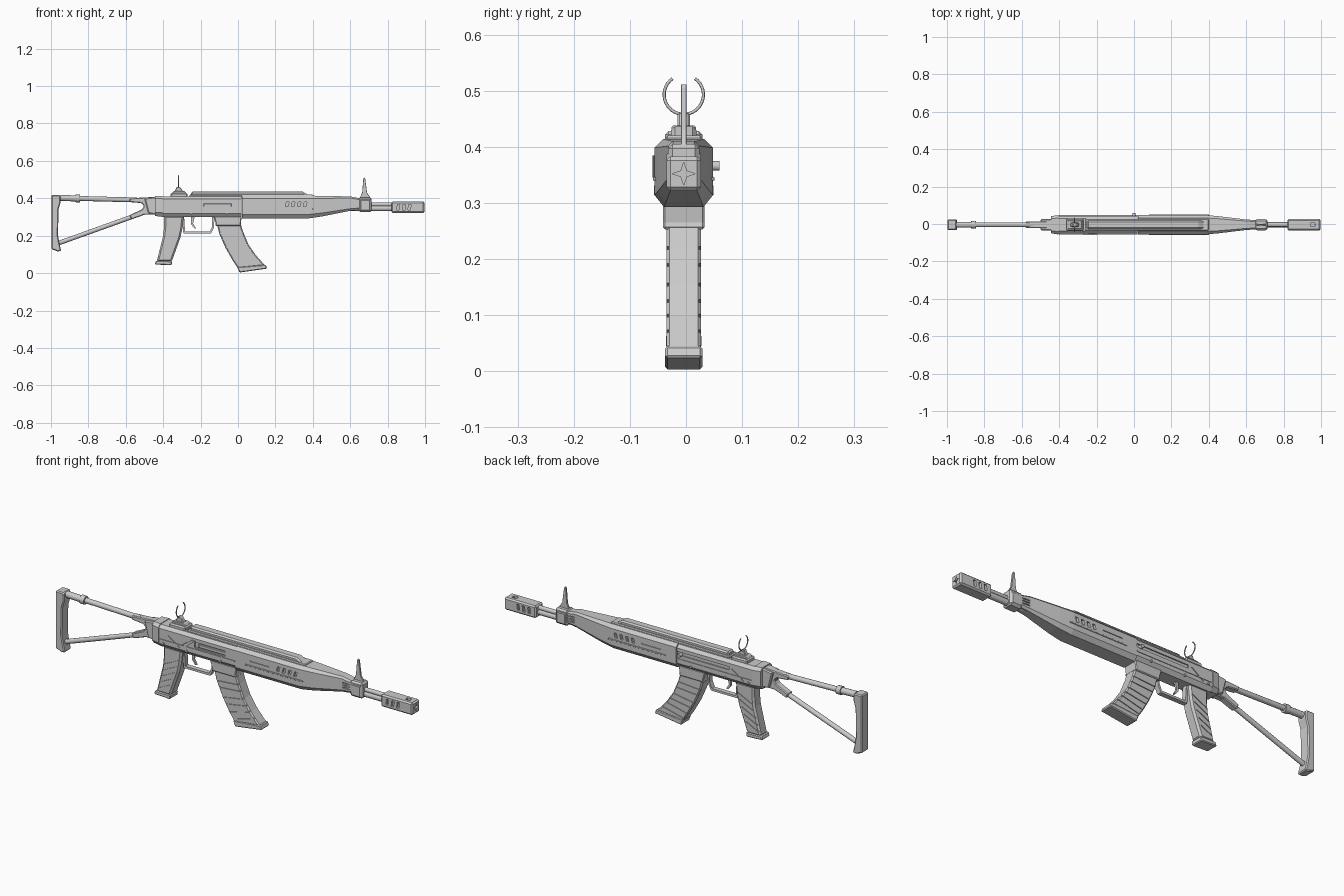
import bpy, bmesh, math
from mathutils import Vector

cube = bpy.data.objects.get("Cube")
if cube:
    bpy.data.objects.remove(cube, do_unlink=True)

grey = bpy.data.materials.new("plain grey")
grey.use_nodes = True
grey.diffuse_color = (0.6, 0.6, 0.6, 1)
grey.node_tree.nodes["Principled BSDF"].inputs["Base Color"].default_value = (0.6, 0.6, 0.6, 1)
parts = []


def finish(name, bm, bevel=0):
    bmesh.ops.recalc_face_normals(bm, faces=bm.faces)
    mesh = bpy.data.meshes.new(name)
    bm.to_mesh(mesh)
    bm.free()
    mesh.materials.append(grey)
    obj = bpy.data.objects.new(name, mesh)
    bpy.context.collection.objects.link(obj)
    if bevel:
        mod = obj.modifiers.new("edge", "BEVEL")
        mod.width, mod.segments, mod.limit_method = bevel, 1, "ANGLE"
        mod.angle_limit = math.radians(35)
    parts.append(obj)
    return obj


def skin(bm, rings):
    """Join matching rings of points into a closed solid."""
    loops = [[bm.verts.new(p) for p in ring] for ring in rings]
    n = len(loops[0])
    for a, b in zip(loops, loops[1:]):
        for i in range(n):
            bm.faces.new((a[i], a[(i + 1) % n], b[(i + 1) % n], b[i]))
    bm.faces.new(loops[0])
    bm.faces.new(loops[-1][::-1])


def plate(name, pts, half, bevel=0, y=0):
    """Side profile in x and z, given thickness across y."""
    bm = bmesh.new()
    skin(bm, [[(x, y + s * half, z) for x, z in pts] for s in (-1, 1)])
    return finish(name, bm, bevel)


def box(name, x0, x1, z0, z1, half, bevel=0, y=0):
    return plate(name, [(x0, z0), (x1, z0), (x1, z1), (x0, z1)], half, bevel, y)


def hull(name, stations, top=0.015, low=0.02):
    """Eight-sided body lofted along x: stations of x, bottom, top, half width."""
    bm, rings = bmesh.new(), []
    for x, b, t, w in stations:
        k = w / 0.05
        u, d = top * k, low * k
        side = [(w - d * 0.8, b), (w, b + d), (w, t - u), (w - u, t)]
        rings.append([(x, y, z) for y, z in side] + [(x, -y, z) for y, z in side[::-1]])
    skin(bm, rings)
    return finish(name, bm)


def tube(name, a, b, r, sides=12):
    a, b = Vector(a), Vector(b)
    rot = (b - a).to_track_quat("Z", "Y")
    rings = []
    for end in (a, b):
        rings.append([end + rot @ Vector((r * math.cos(2 * math.pi * i / sides),
                      r * math.sin(2 * math.pi * i / sides), 0)) for i in range(sides)])
    bm = bmesh.new()
    skin(bm, rings)
    obj = finish(name, bm)
    for f in obj.data.polygons:
        f.use_smooth = len(f.vertices) == 4
    return obj


def curve(name, pts, r):
    cu = bpy.data.curves.new(name, "CURVE")
    cu.dimensions, cu.bevel_depth, cu.bevel_resolution = "3D", r, 2
    cu.use_fill_caps = True
    sp = cu.splines.new("POLY")
    sp.points.add(len(pts) - 1)
    for p, co in zip(sp.points, pts):
        p.co = (*co, 1)
    cu.materials.append(grey)
    obj = bpy.data.objects.new(name, cu)
    bpy.context.collection.objects.link(obj)
    parts.append(obj)


def slot(bm, x, z, length, height, angle, y, depth, lean=0):
    """Add one sunken-slot cutter, turned in the side plane."""
    c, s = math.cos(angle), math.sin(angle)
    pts = [(-length, -height), (length, -height), (length + lean, height), (-length + lean, height)]
    flat = [(x + (u * c - v * s) / 2, z + (u * s + v * c) / 2) for u, v in pts]
    skin(bm, [[(px, yy, pz) for px, pz in flat] for yy in (y - depth, y + depth)])


def cut(obj, bm):
    cutter = finish("cutter", bm)
    parts.remove(cutter)
    cutter.hide_render = True
    mod = obj.modifiers.new("cut", "BOOLEAN")
    mod.object, mod.solver = cutter, "EXACT"
    bpy.context.view_layer.objects.active = obj
    for m in [m.name for m in obj.modifiers]:
        bpy.ops.object.modifier_apply(modifier=m)
    bpy.data.objects.remove(cutter, do_unlink=True)


# Receiver with ejection port and side grooves
receiver = hull("receiver", [(-0.41, 0.3, 0.41, 0.048), (0.02, 0.3, 0.41, 0.048)])
bm = bmesh.new()
slot(bm, -0.12, 0.364, 0.17, 0.028, 0, -0.048, 0.008)
slot(bm, -0.12, 0.37, 0.3, 0.016, 0, 0.048, 0.006)
for s in (-1, 1):
    slot(bm, -0.32, 0.35, 0.08, 0.006, 0.6 * s, s * 0.048, 0.004)
cut(receiver, bm)
box("bolt", -0.185, -0.035, 0.355, 0.372, 0.004, 0.002, -0.043)
hull("rear_block", [(-0.445, 0.305, 0.413, 0.045), (-0.405, 0.302, 0.413, 0.052)])
for s in (-1, 1):
    box("receiver_rail", -0.4, 0.02, 0.338, 0.344, 0.002, 0, s * 0.049)
    for x, z in ((-0.38, 0.325), (-0.25, 0.32), (-0.06, 0.32)):
        tube("pin", (x, s * 0.045, z), (x, s * 0.053, z), 0.006, 8)
tube("charging_handle", (0.0, 0.04, 0.366), (0.0, 0.064, 0.366), 0.009, 10)
plate("selector_lever", [(-0.27, 0.35), (-0.22, 0.385), (-0.2, 0.385), (-0.25, 0.345)], 0.004, 0, -0.052)

# Fore-end with slanted vents
forend = hull("fore_end", [(0.022, 0.293, 0.414, 0.052), (0.38, 0.293, 0.414, 0.052),
                           (0.45, 0.303, 0.413, 0.046), (0.6, 0.333, 0.41, 0.028),
                           (0.65, 0.338, 0.4, 0.025)])
bm = bmesh.new()
for s in (-1, 1):
    for i in range(4):
        slot(bm, 0.26 + i * 0.032, 0.368, 0.014, 0.024, 0, s * 0.052, 0.012, 0.012)
    slot(bm, 0.16, 0.368, 0.11, 0.006, 0, s * 0.052, 0.004)
    for i in range(3):
        slot(bm, 0.625, 0.358 + i * 0.012, 0.04, 0.005, 0, s * 0.027, 0.006)
cut(forend, bm)
for s in (-1, 1):
    box("side_strip", 0.08, 0.4, 0.34, 0.346, 0.003, 0.001, s * 0.052)

# Top cover rail
plate("top_rail", [(-0.25, 0.405), (-0.25, 0.436), (0.345, 0.436), (0.39, 0.41)], 0.023, 0.007)
box("rail_base", -0.26, 0.4, 0.405, 0.42, 0.033, 0.004)

# Front sight block, barrel and muzzle
box("sight_block", 0.645, 0.715, 0.327, 0.405, 0.028, 0.008)
box("block_collar", 0.655, 0.705, 0.335, 0.39, 0.031, 0.003)
plate("front_sight", [(0.65, 0.4), (0.71, 0.4), (0.69, 0.43), (0.68, 0.505),
                      (0.675, 0.512), (0.67, 0.505), (0.664, 0.43)], 0.005, 0.001)
tube("barrel", (0.6, 0, 0.346), (0.85, 0, 0.346), 0.015)
tube("gas_tube", (0.6, 0, 0.367), (0.85, 0, 0.367), 0.011)
muzzle = box("muzzle_brake", 0.82, 0.997, 0.321, 0.383, 0.031, 0.007)
bm = bmesh.new()
for i in range(3):
    for s in (-1, 1):
        slot(bm, 0.855 + i * 0.03, 0.353, 0.013, 0.03, 0, s * 0.031, 0.012, 0.008)
slot(bm, 0.955, 0.383, 0.025, 0.024, 0, 0, 0.01)
# Four-pointed bore opening
star = [(math.sin(i * math.pi / 4) * r, 0.352 + math.cos(i * math.pi / 4) * r)
        for i in range(8) for r in [0.007 if i % 2 else 0.02]]
skin(bm, [[(x, y, z) for y, z in star] for x in (0.965, 1.01)])
cut(muzzle, bm)

# Rear sight with open ring
box("rear_sight_base", -0.36, -0.27, 0.4, 0.428, 0.033, 0.006)
plate("rear_sight_step", [(-0.355, 0.425), (-0.275, 0.425), (-0.285, 0.438), (-0.345, 0.438)], 0.022, 0.003)
plate("rear_sight_post", [(-0.34, 0.435), (-0.292, 0.435), (-0.308, 0.458), (-0.326, 0.462)], 0.011, 0.003)
arc = [math.radians(-90 + a) for a in range(-145, 146, 10)]
curve("sight_ring", [(-0.317, 0.035 * math.cos(a), 0.493 + 0.035 * math.sin(a)) for a in arc], 0.0028)

# Pistol grip with diagonal grooves
grip = plate("pistol_grip", [(-0.395, 0.305), (-0.29, 0.305), (-0.298, 0.235), (-0.308, 0.19),
                             (-0.355, 0.06), (-0.435, 0.06), (-0.4, 0.2), (-0.395, 0.25)], 0.03, 0.009)
bm = bmesh.new()
for i in range(5):
    for s in (-1, 1):
        slot(bm, -0.345 - i * 0.012, 0.235 - i * 0.034, 0.085, 0.005, 0.45, s * 0.03, 0.004)
cut(grip, bm)
plate("grip_cap", [(-0.438, 0.066), (-0.352, 0.064), (-0.355, 0.042), (-0.445, 0.046)], 0.032, 0.004)

# Trigger and guard
plate("trigger_guard", [(-0.3, 0.3), (-0.288, 0.3), (-0.283, 0.222), (-0.15, 0.222), (-0.138, 0.25),
                        (-0.138, 0.3), (-0.126, 0.3), (-0.128, 0.245), (-0.145, 0.211), (-0.292, 0.211)], 0.012)
plate("trigger", [(-0.25, 0.302), (-0.232, 0.302), (-0.24, 0.265), (-0.225, 0.24),
                  (-0.232, 0.238), (-0.25, 0.26)], 0.005)

# Magazine well and curved magazine
plate("magazine_well", [(-0.13, 0.305), (0.02, 0.305), (0.015, 0.265), (0.018, 0.253),
                        (-0.122, 0.253), (-0.118, 0.265)], 0.037, 0.004)
back = [(-0.115, 0.27), (-0.1, 0.21), (-0.067, 0.135), (-0.03, 0.07), (0.0, 0.025)]
front = [(0.145, 0.04), (0.092, 0.1), (0.055, 0.155), (0.028, 0.22), (0.012, 0.27)]
magazine = plate("magazine", back + front, 0.031, 0.006)
bm = bmesh.new()
for (ax, az), (bx, bz) in zip(back[1:4], front[3:0:-1]):
    for s in (-1, 1):
        for k in (0.0, 0.03):
            slot(bm, (ax + bx) / 2 + k * 0.5, (az + bz) / 2 - k, 0.16, 0.006,
                 math.atan2(bz - az, bx - ax), s * 0.031, 0.004)
cut(magazine, bm)
plate("magazine_floor", [(-0.004, 0.032), (0.148, 0.045), (0.156, 0.024), (0.008, 0.003)], 0.033, 0.004)

# Stock bracket forked into two arms
plate("stock_bracket", [(-0.58, 0.4), (-0.44, 0.408), (-0.44, 0.312), (-0.5, 0.312), (-0.57, 0.287),
                        (-0.58, 0.31), (-0.515, 0.34), (-0.502, 0.357), (-0.515, 0.374), (-0.58, 0.38)], 0.018, 0.004)
plate("bracket_hub", [(-0.5, 0.4), (-0.44, 0.408), (-0.44, 0.312), (-0.48, 0.32)], 0.03, 0.005)

# Stock tubes and collars
tube("upper_stock_tube", (-0.96, 0, 0.402), (-0.54, 0, 0.391), 0.013)
tube("stock_sleeve", (-0.95, 0, 0.402), (-0.86, 0, 0.399), 0.016)
tube("stock_collar", (-0.87, 0, 0.4), (-0.845, 0, 0.399), 0.021)
tube("lower_stock_strut", (-0.96, 0, 0.16), (-0.55, 0, 0.307), 0.012)

# Shoulder plate
plate("butt_plate", [(-0.997, 0.418), (-0.95, 0.418), (-0.948, 0.38), (-0.96, 0.34), (-0.962, 0.2),
                     (-0.955, 0.16), (-0.945, 0.118), (-0.965, 0.116), (-0.997, 0.128)], 0.028, 0.005)

for obj in parts:
    obj.location.y = -0.004
